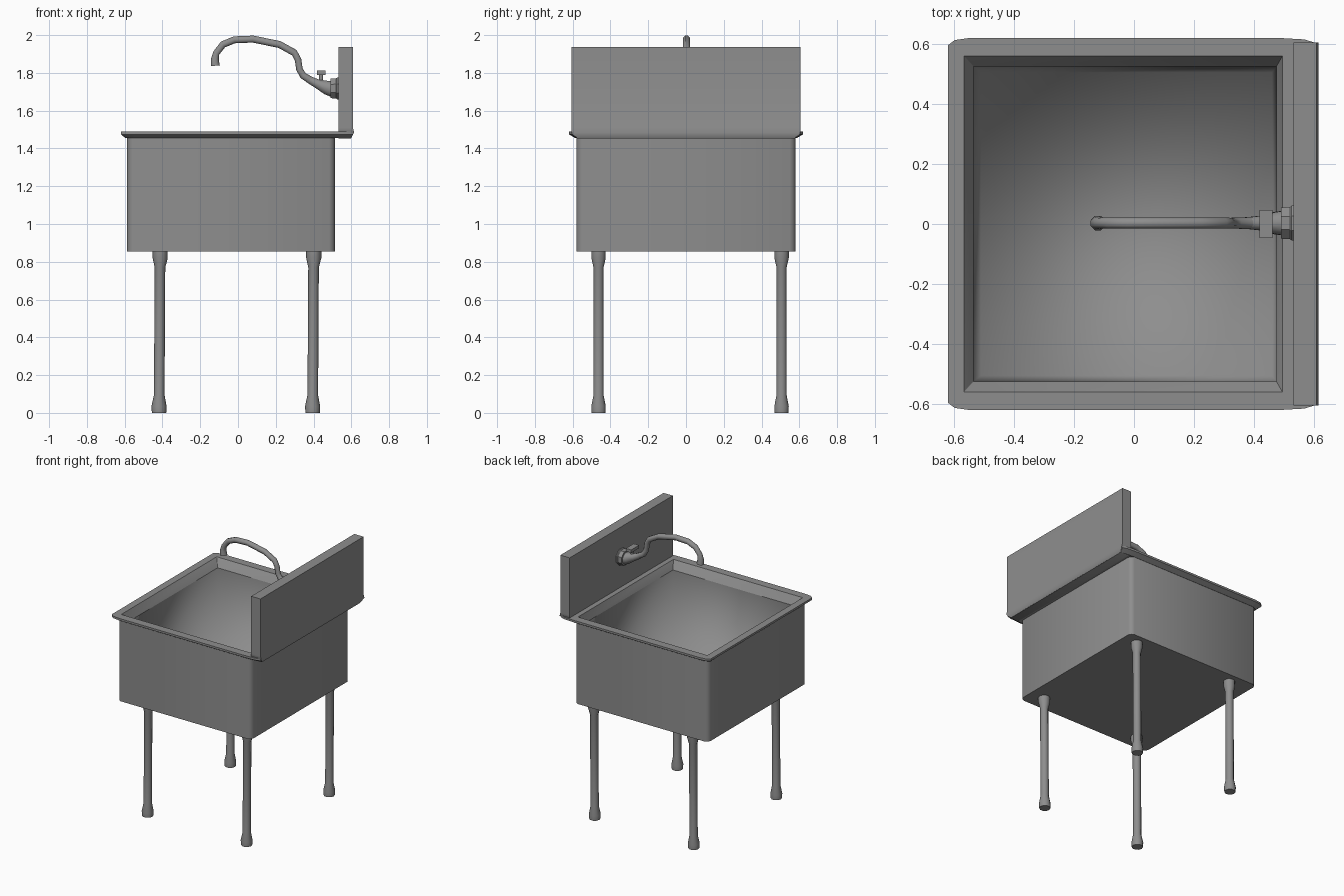
import bpy, bmesh, math
from mathutils import Vector

if "Cube" in bpy.data.objects:
    bpy.data.objects.remove(bpy.data.objects["Cube"])

steel = bpy.data.materials.new("dark_steel")
steel.diffuse_color = (0.27, 0.27, 0.27, 1)
steel.use_nodes = True
steel.node_tree.nodes["Principled BSDF"].inputs["Base Color"].default_value = steel.diffuse_color


def make_object(name, bm, angle=35):
    bmesh.ops.recalc_face_normals(bm, faces=bm.faces)
    mesh = bpy.data.meshes.new(name)
    bm.to_mesh(mesh)
    bm.free()
    mesh.materials.append(steel)
    ob = bpy.data.objects.new(name, mesh)
    bpy.context.collection.objects.link(ob)
    bpy.ops.object.select_all(action='DESELECT')
    ob.select_set(True)
    bpy.context.view_layer.objects.active = ob
    bpy.ops.object.shade_smooth_by_angle(angle=math.radians(angle))
    return ob


def bridge(bm, rings):
    loops = [[bm.verts.new(p) for p in r] for r in rings]
    n = len(loops[0])
    for a, b in zip(loops, loops[1:]):
        for i in range(n):
            j = (i + 1) % n
            bm.faces.new((a[i], a[j], b[j], b[i]))
    return loops


def ring(x0, x1, y, z, cl, cr=None, mid=0.3):
    """Rectangle with softened corners; cl/cr = corner (dx, dy) left/right."""
    cr = cr or cl
    pts = []
    for sx, sy in ((1, 1), (-1, 1), (-1, -1), (1, -1)):
        dx, dy = cr if sx > 0 else cl
        x = x1 if sx > 0 else x0
        c = [(x, sy * (y - dy), z),
             (x - sx * dx * mid, sy * (y - dy * mid), z),
             (x - sx * dx, sy * y, z)]
        pts += c if sx * sy > 0 else c[::-1]
    return pts


def rect(x0, x1, y, z):
    return [(x1, y, z), (x0, y, z), (x0, -y, z), (x1, -y, z)]


def tube(name, path, sides=8, angle=50):
    """Sweep circles along (x, y, z, radius) points."""
    bm = bmesh.new()
    pts = [Vector(p[:3]) for p in path]
    rings = []
    for i, p in enumerate(pts):
        t = (pts[min(i + 1, len(pts) - 1)] - pts[max(i - 1, 0)]).normalized()
        u = Vector((0, 1, 0))
        u = (u - t * u.dot(t)).normalized()
        v = t.cross(u)
        rings.append([p + path[i][3] * (u * math.cos(a) + v * math.sin(a))
                      for a in (2 * math.pi * (k + 0.5) / sides for k in range(sides))])
    loops = bridge(bm, rings)
    bm.faces.new(loops[0])
    bm.faces.new(loops[-1])
    return make_object(name, bm, angle)


# Outer tub, flared rim and sloped inner lip
c, s = (0.03, 0.03), (0.002, 0.002)
bm = bmesh.new()
loops = bridge(bm, [
    ring(-0.587, 0.513, 0.58, 0.855, c, mid=0.35),
    ring(-0.587, 0.513, 0.58, 1.457, c, mid=0.35),
    ring(-0.595, 0.60, 0.585, 1.454, (0.05, 0.02), (0.10, 0.012), 0.4),
    ring(-0.62, 0.606, 0.62, 1.475, (0.075, 0.025), (0.13, 0.017), 0.3),
    ring(-0.62, 0.606, 0.62, 1.49, (0.075, 0.025), (0.13, 0.017), 0.3),
    ring(-0.567, 0.495, 0.56, 1.49, s),
    ring(-0.535, 0.475, 0.525, 1.43, s)])
bm.faces.new(loops[0])
make_object("tub_and_rim", bm)

# Inner basin, softly shaded
bm = bmesh.new()
loops = bridge(bm, [rect(-0.535, 0.475, 0.525, 1.43), rect(-0.51, 0.46, 0.505, 0.90)])
bm.faces.new(loops[-1])
basin = make_object("inner_basin", bm, 180)
basin.data.flip_normals()

# Backsplash panel, its back running down over the rim edge
bm = bmesh.new()
loops = bridge(bm, [rect(0.532, 0.599, 0.575, 1.453), rect(0.532, 0.615, 0.605, 1.485),
                    rect(0.532, 0.608, 0.605, 1.51), rect(0.532, 0.608, 0.605, 1.936)])
bm.faces.new(loops[0])
bm.faces.new(loops[-1])
make_object("backsplash", bm, 60)

# Legs with flared collars and feet
for side, x in (("left", -0.415), ("right", 0.398)):
    for end, y in (("front", -0.463), ("back", 0.506)):
        tube(f"{end}_{side}_leg", [
            (x - 0.003, y, 0, 0.038), (x - 0.003, y, 0.035, 0.040),
            (x - 0.002, y, 0.095, 0.028), (x + 0.002, y, 0.77, 0.028),
            (x + 0.003, y, 0.82, 0.040), (x + 0.003, y, 0.86, 0.040)], 10)

# Faucet: wall flange, tapered body, gooseneck spout, cross-bar handle
tube("faucet_flange", [(0.54, 0.003, 1.718, 0.063), (0.525, 0.003, 1.718, 0.063),
                       (0.52, 0.003, 1.718, 0.058), (0.49, 0.003, 1.718, 0.056)], 8, 30)
tube("faucet_body", [(0.51, 0.003, 1.712, 0.046), (0.47, 0.003, 1.722, 0.040),
                     (0.42, 0.003, 1.742, 0.026), (0.37, 0.003, 1.768, 0.02)])
tube("faucet_spout", [(x, 0.003, z, r) for x, z, r in (
    (0.40, 1.752, 0.022), (0.345, 1.785, 0.020), (0.325, 1.82, 0.019),
    (0.318, 1.87, 0.019), (0.298, 1.907, 0.020), (0.22, 1.95, 0.020),
    (0.08, 1.979, 0.020), (-0.02, 1.975, 0.020), (-0.08, 1.95, 0.020),
    (-0.115, 1.905, 0.019), (-0.123, 1.87, 0.023), (-0.120, 1.838, 0.026))])
tube("faucet_handle_stem", [(0.44, 0.003, 1.73, 0.012), (0.44, 0.003, 1.795, 0.012)])
bm = bmesh.new()
loops = bridge(bm, [rect(0.418, 0.462, 0.046, z) for z in (1.79, 1.812)])
bm.faces.new(loops[0])
bm.faces.new(loops[-1])
make_object("faucet_handle", bm)
